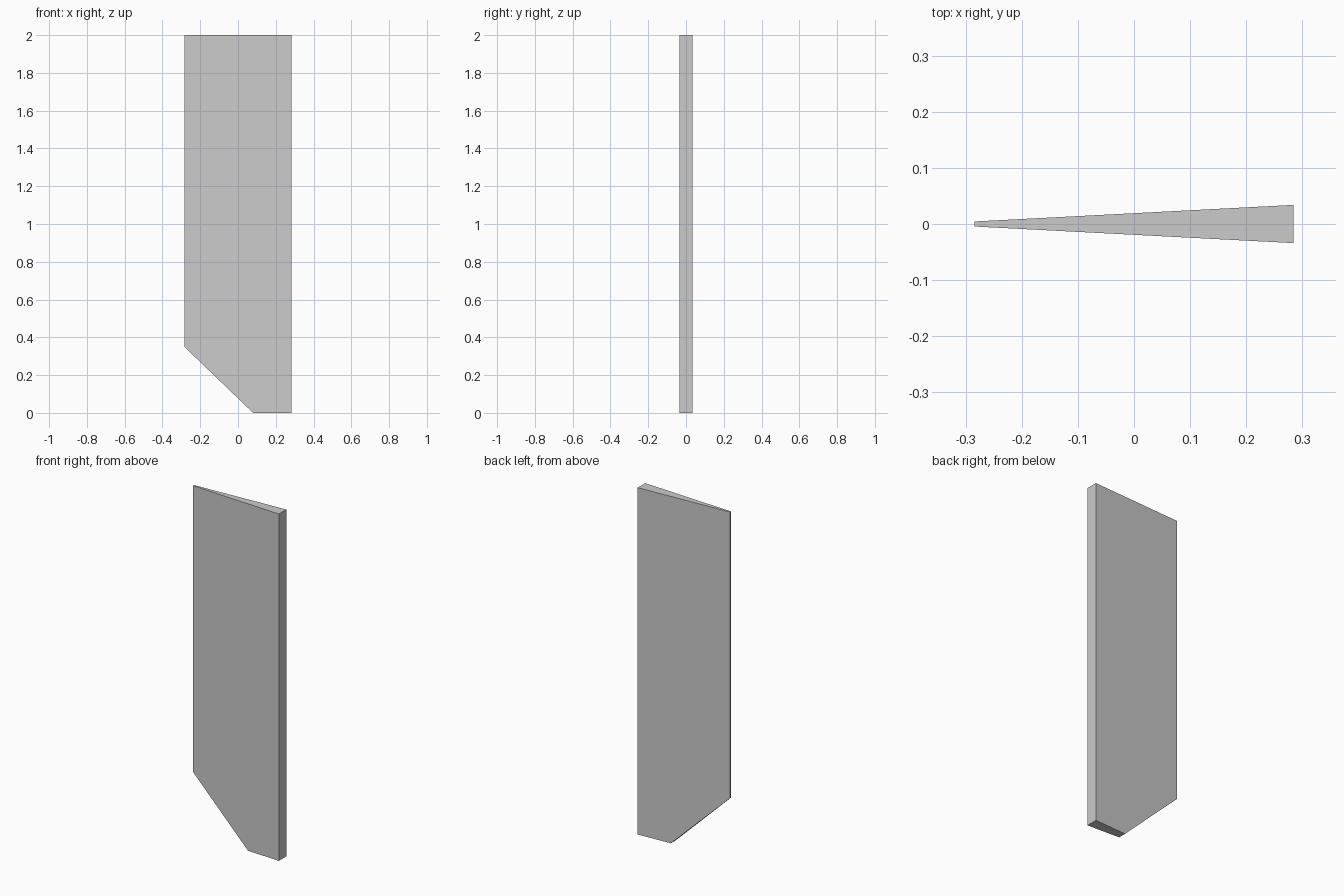
import bpy, bmesh

if "Cube" in bpy.data.objects:
    bpy.data.objects.remove(bpy.data.objects["Cube"])

# Side outline (x, z) of the blade, with a clipped lower corner
outline = [(-0.284, 2.0), (-0.284, 0.35), (0.08, 0.0), (0.284, 0.0), (0.284, 2.0)]


def half_thickness(x):
    # Wedge: thin at the left edge, thick at the right edge
    return 0.0045 + (0.034 - 0.0045) * (x + 0.284) / 0.568


# Tapered blade
bm = bmesh.new()
front = [bm.verts.new((x, -half_thickness(x), z)) for x, z in outline]
back = [bm.verts.new((x, half_thickness(x), z)) for x, z in outline]
bm.faces.new(front)
bm.faces.new(back[::-1])
n = len(outline)
for i in range(n):
    j = (i + 1) % n
    bm.faces.new((front[j], front[i], back[i], back[j]))
bmesh.ops.recalc_face_normals(bm, faces=bm.faces)

mesh = bpy.data.meshes.new("tapered_blade")
bm.to_mesh(mesh)
bm.free()
bpy.context.collection.objects.link(bpy.data.objects.new("tapered_blade", mesh))
